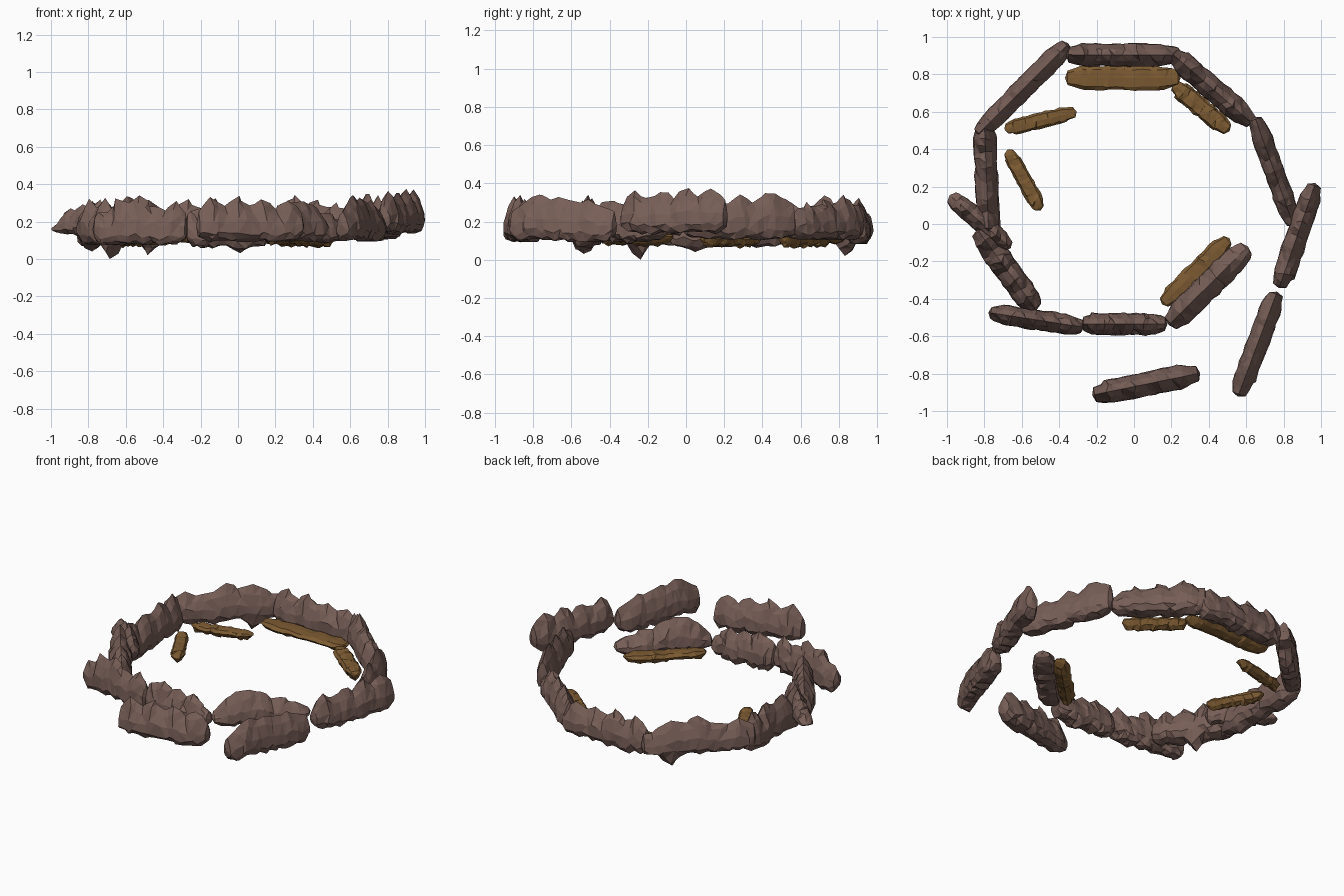
import bpy, bmesh, math, random
from mathutils import Vector

if "Cube" in bpy.data.objects:
    bpy.data.objects.remove(bpy.data.objects["Cube"])


def material(name, rgb):
    m = bpy.data.materials.new(name)
    m.diffuse_color = (*rgb, 1)
    m.use_nodes = True
    m.node_tree.nodes["Principled BSDF"].inputs["Base Color"].default_value = m.diffuse_color
    return m


STONE = material("brown stone", (0.185, 0.112, 0.095))
OCHRE = material("ochre stone", (0.205, 0.105, 0.032))

# Cross-sections, (side offset, height fraction), counter-clockwise from the keel
WALL = [(0, 0), (.34, .04), (.5, .2), (.46, .5), (.25, .80), (0, 1),
        (-.25, .80), (-.46, .5), (-.5, .2), (-.34, .04)]
LEDGE = [(0, 0), (.3, .2), (.5, .65), (.36, .95), (0, 1), (-.36, .95), (-.5, .65), (-.3, .2)]

# Ridge outlines along a rock, as fractions of its height
RIDGES = [
    [.70, .97, .80, 1.0, .78, .93, .74, .92, .62],
    [.60, .72, .95, .86, 1.0, .78, .74, .88, .66],
    [.78, .88, 1.0, .80, .92, .74, .84, .70, .52],
    [.45, .80, .95, 1.0, .90, .72, .66, .55, .35],
    [.9, 1, .94, 1, .9, 1, .95, 1, .9],
    [.66, .86, 1.0, .88, .94, .82, .86, .76, .62],
    [.30, .55, .75, .72, .90, .80, 1.0, .80, .62],
]


def sample(values, t):
    f = t * (len(values) - 1)
    i = min(int(f), len(values) - 2)
    return values[i] + (values[i + 1] - values[i]) * (f - i)


def rock(name, x0, y0, x1, y1, width, low, high, ridge, section, mat, seed, fang=None):
    """Jagged stone lofted between two plan points; fang = (position, depth) hangs down."""
    rng = random.Random(seed)
    a, b = Vector((x0, y0, 0)), Vector((x1, y1, 0))
    along = (b - a).normalized()
    side = Vector((-along.y, along.x, 0))
    n = 17
    bm = bmesh.new()
    rings = []
    for i in range(n):
        t = i / (n - 1)
        end = min(t, 1 - t)
        w = width * (0.62 + 0.38 * min(1, end / .14)) * rng.uniform(.98, 1.06)
        top = low + (high - low) * (sample(RIDGES[ridge], t) + rng.uniform(-.04, .03))
        base = low + max(0, .07 - end) * .4 + rng.uniform(-.004, .014)
        drop = max(0, 1 - abs(t - fang[0]) / .12) * (base - fang[1]) if fang else 0
        ring = []
        for u, v in section:
            slide = 0 if i in (0, n - 1) else rng.uniform(-.014, .014)
            edge = 0 if v in (0, 1) else rng.uniform(-.06, .06)
            p = a.lerp(b, t) + along * slide + side * (u * w * rng.uniform(.9, 1.04))
            p.z = base + (top - base) * max(0, v + edge)
            # the fang hangs from the underside only
            if v < .05:
                p.z -= drop * (1 if v == 0 else .6)
            ring.append(bm.verts.new(p))
        rings.append(ring)
    k = len(section)
    for r, s in zip(rings, rings[1:]):
        for j in range(k):
            bm.faces.new((r[j], r[(j + 1) % k], s[(j + 1) % k], s[j]))
    # pointed end caps
    for ring, sign in ((rings[0], -1), (rings[-1], 1)):
        mid = sum((v.co for v in ring), Vector()) / k
        tip = bm.verts.new(mid + along * (.014 * sign))
        for j in range(k):
            bm.faces.new((ring[j], ring[(j + 1) % k], tip))
    bmesh.ops.triangulate(bm, faces=bm.faces[:])
    bmesh.ops.recalc_face_normals(bm, faces=bm.faces[:])
    me = bpy.data.meshes.new(name)
    bm.to_mesh(me)
    bm.free()
    me.materials.append(mat)
    bpy.context.collection.objects.link(bpy.data.objects.new(name, me))


# Ring of wall rocks: ends, width, bottom, top, ridge outline
walls_back = [
    (-.35, .905, .24, .902, .125, .085, .325, 0),
    (.21, .905, .625, .545, .125, .10, .335, 2),
    (.65, .56, .85, .0, .11, .105, .355, 2),
    (.965, .205, .78, -.33, .12, .135, .38, 0),
    (-.36, .955, -.83, .485, .115, .09, .335, 1),
    (-.80, .54, -.775, -.10, .125, .065, .325, 0),
]
walls_front = [
    (-.975, .145, -.67, -.12, .105, .125, .315, 6),
    (-.83, -.04, -.53, -.45, .135, .075, .325, 0),
    (-.765, -.475, -.28, -.55, .11, .075, .335, 1),
    (-.27, -.535, .165, -.535, .12, .06, .295, 2),
    (.195, -.53, .60, -.13, .14, .09, .31, 3),
    (-.21, -.912, .34, -.80, .13, .09, .335, 0),
    (.56, -.91, .76, -.375, .12, .095, .345, 5),
]
fangs = {4: (.25, .02), 7: (.5, 0), 9: (.62, .03), 5: (.75, .04)}
for i, r in enumerate(walls_back + walls_front):
    rock(f"wall_rock_{i + 1}", *r, WALL, STONE, 20 + i, fangs.get(i))

# Low ochre ledges inside the ring
ledges = [
    (-.355, .78, .235, .78, .13, .08, .145, 4),
    (.22, .74, .50, .505, .105, .06, .14, 4),
    (-.68, .51, -.32, .597, .085, .07, .135, 4),
    (-.67, .385, -.505, .085, .085, .06, .135, 4),
    (.16, -.42, .50, -.085, .10, .07, .14, 4),
]
for i, r in enumerate(ledges):
    rock(f"ochre_ledge_{i + 1}", *r, LEDGE, OCHRE, 60 + i)
